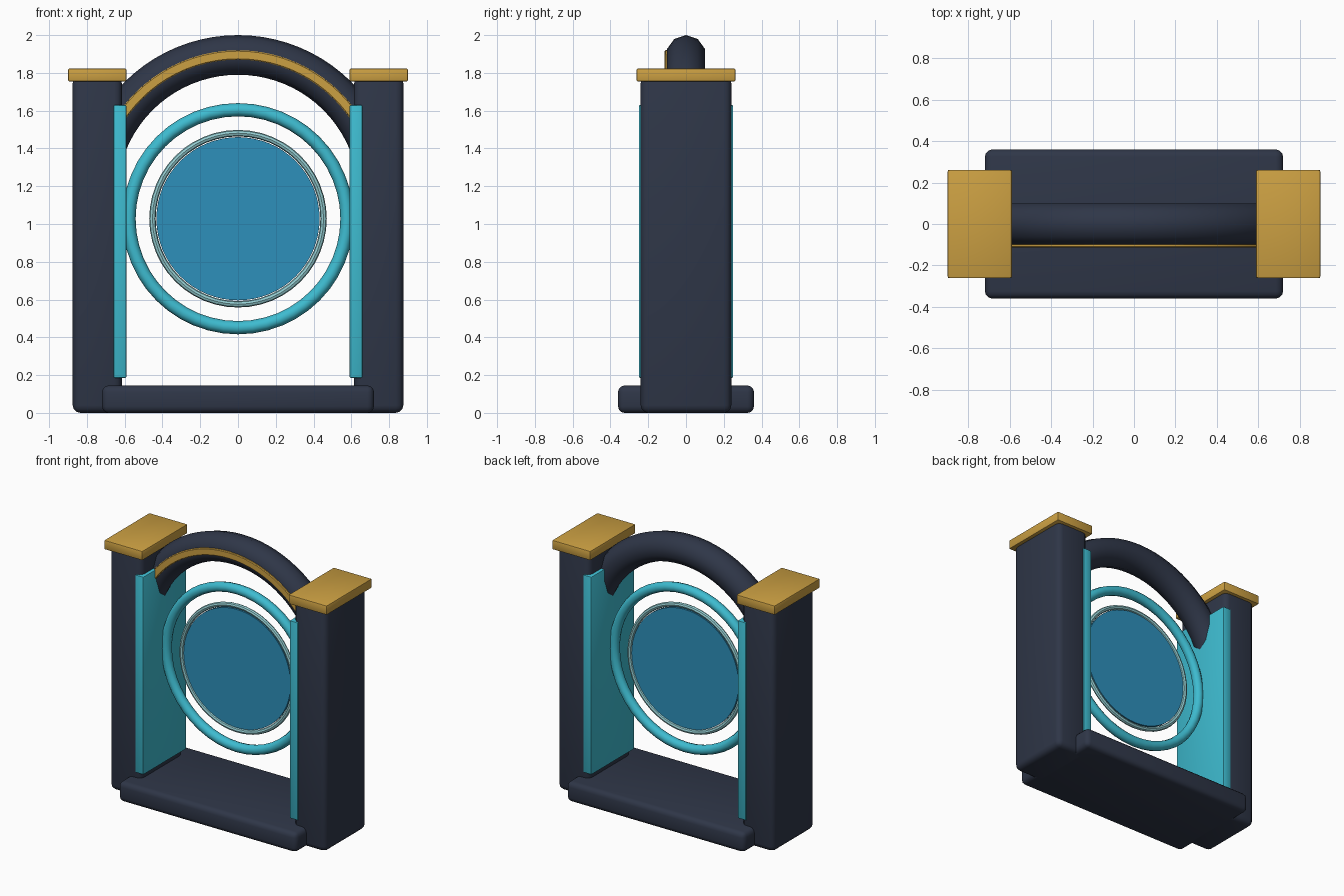
import bpy, bmesh, math

cube = bpy.data.objects.get("Cube")
if cube:
    bpy.data.objects.remove(cube, do_unlink=True)


def material(name, rgb):
    m = bpy.data.materials.new(name)
    m.use_nodes = True
    m.diffuse_color = (*rgb, 1)
    m.node_tree.nodes["Principled BSDF"].inputs["Base Color"].default_value = (*rgb, 1)
    return m


STONE = material("dark_slate", (0.028, 0.037, 0.064))
GOLD = material("gold", (0.60, 0.35, 0.055))
CYAN = material("glowing_cyan", (0.048, 0.50, 0.63))
PALE = material("pale_cyan", (0.30, 0.62, 0.65))
BLUE = material("portal_blue", (0.027, 0.28, 0.50))


def finish(name, bm, mat, smooth=40):
    bmesh.ops.recalc_face_normals(bm, faces=bm.faces)
    mesh = bpy.data.meshes.new(name)
    bm.to_mesh(mesh)
    bm.free()
    mesh.materials.append(mat)
    obj = bpy.data.objects.new(name, mesh)
    bpy.context.collection.objects.link(obj)
    bpy.ops.object.select_all(action="DESELECT")
    obj.select_set(True)
    bpy.context.view_layer.objects.active = obj
    bpy.ops.object.shade_smooth_by_angle(angle=math.radians(smooth))
    return obj


def box(name, x, y, z, mat, bevel, segments=3):
    """Bevelled box from (low, high) ranges on each axis."""
    bm = bmesh.new()
    bmesh.ops.create_cube(bm, size=1)
    for v in bm.verts:
        for i, (low, high) in enumerate((x, y, z)):
            v.co[i] = high if v.co[i] > 0 else low
    bmesh.ops.bevel(bm, geom=bm.edges[:], offset=bevel, segments=segments,
                    profile=0.5, affect="EDGES")
    return finish(name, bm, mat)


def sweep(name, profile, centre_z, steps, mat, arc=math.tau):
    """Turn a closed (radius, y) profile about the y axis through centre_z."""
    bm = bmesh.new()
    full = arc == math.tau
    rings = []
    for i in range(steps if full else steps + 1):
        a = arc * i / steps
        rings.append([bm.verts.new((r * math.cos(a), y, centre_z + r * math.sin(a)))
                      for r, y in profile])
    n = len(profile)
    for i in range(steps):
        a, b = rings[i], rings[(i + 1) % len(rings)]
        for j in range(n):
            k = (j + 1) % n
            bm.faces.new((a[j], a[k], b[k], b[j]))
    if not full:
        bm.faces.new(rings[0])
        bm.faces.new(rings[-1])
    return finish(name, bm, mat)


def circle(radius, tube, sides):
    return [(radius + tube * math.cos(math.tau * i / sides),
             tube * math.sin(math.tau * i / sides)) for i in range(sides)]


# Base slab
box("base", (-0.72, 0.72), (-0.36, 0.36), (0, 0.145), STONE, 0.035)

# Pillars, glowing inner panels and gold caps
for side, s in (("left", 1), ("right", -1)):
    def span(a, b):
        return tuple(sorted((s * a, s * b)))
    box(side + "_pillar", span(0.615, 0.875), (-0.24, 0.24), (0, 1.785), STONE, 0.04)
    box(side + "_panel", span(0.59, 0.658), (-0.25, 0.25), (0.185, 1.63), CYAN, 0.008, 2)
    box(side + "_cap", span(0.59, 0.90), (-0.262, 0.262), (1.755, 1.823), GOLD, 0.008, 2)

# Arch between the pillars, with a gold band on its front
sweep("arch", circle(0.745, 0.105, 10), 1.15, 40, STONE, math.pi)
band = [(0.72, -0.09), (0.72, -0.108), (0.725, -0.113),
        (0.765, -0.113), (0.77, -0.108), (0.77, -0.09)]
sweep("arch_band", band, 1.15, 40, GOLD, math.pi)

# Portal rings and disc
PORTAL_Z = 1.028
sweep("outer_ring", circle(0.577, 0.035, 10), PORTAL_Z, 48, CYAN)
sweep("inner_ring", circle(0.453, 0.017, 8), PORTAL_Z, 48, PALE)
sweep("portal_disc", [(0.0005, -0.01), (0.432, -0.01), (0.432, 0.01), (0.0005, 0.01)],
      PORTAL_Z, 64, BLUE)
